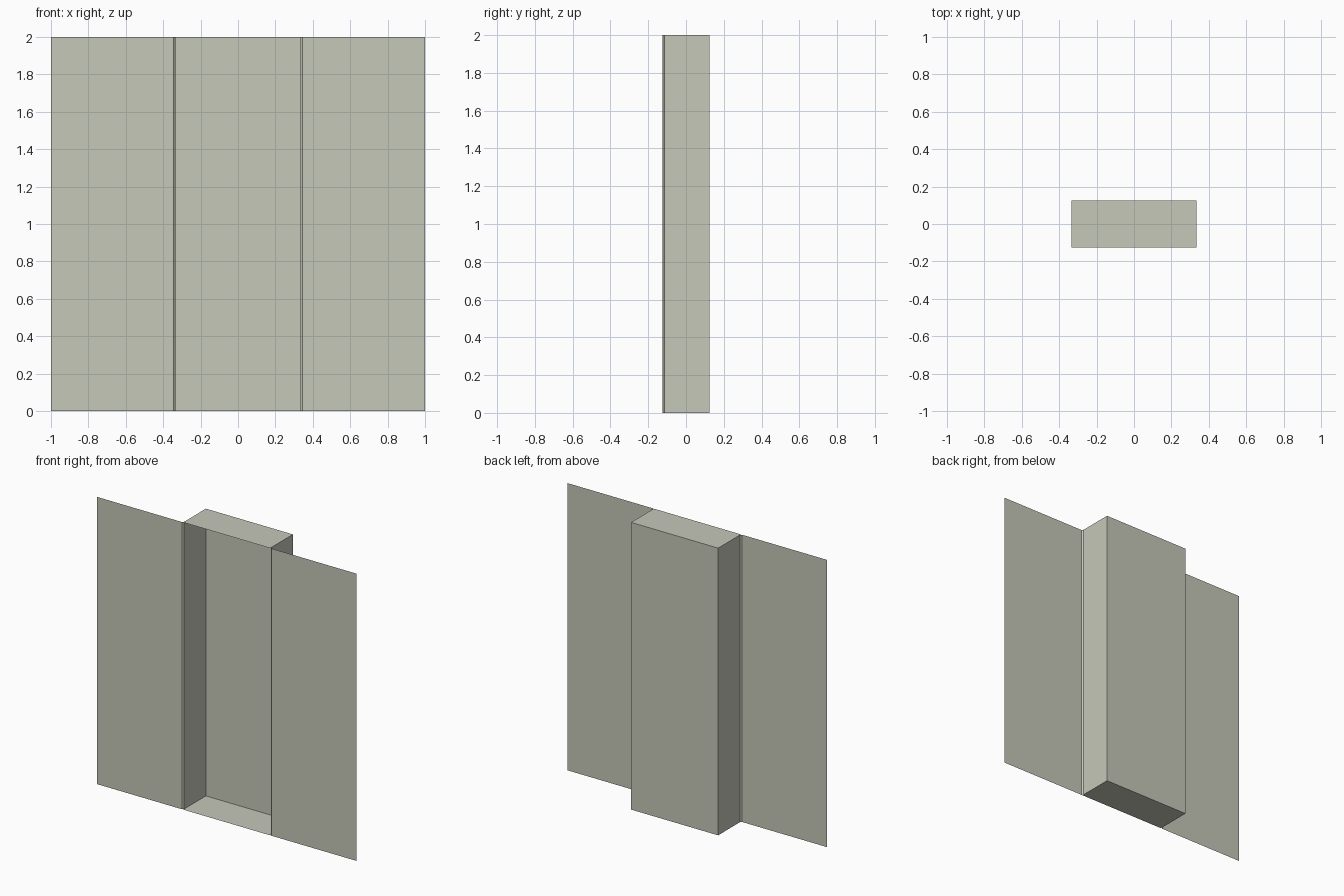
import bpy, bmesh

if "Cube" in bpy.data.objects:
    bpy.data.objects.remove(bpy.data.objects["Cube"])

H = 2.0              # panel height
FRONT, BACK = -0.125, 0.125
BEVEL = 0.01
NICHE = 0.335        # half width of the recess

paint = bpy.data.materials.new("warm grey paint")
paint.diffuse_color = (0.56, 0.58, 0.485, 1)
paint.use_nodes = True
paint.node_tree.nodes["Principled BSDF"].inputs["Base Color"].default_value = paint.diffuse_color


def make_object(name, build):
    mesh = bpy.data.meshes.new(name)
    bm = bmesh.new()
    build(bm)
    bm.to_mesh(mesh)
    bm.free()
    mesh.materials.append(paint)
    obj = bpy.data.objects.new(name, mesh)
    bpy.context.collection.objects.link(obj)
    return obj


# Wall sheet: one plan profile with chamfered recess corners, extruded upward
half = [(1.0, FRONT), (NICHE + BEVEL, FRONT), (NICHE, FRONT + BEVEL), (NICHE, BACK)]
profile = [(-x, y) for x, y in half] + half[::-1]


def wall(bm):
    low = [bm.verts.new((x, y, 0)) for x, y in profile]
    high = [bm.verts.new((x, y, H)) for x, y in profile]
    for i in range(len(profile) - 1):
        bm.faces.new((low[i], low[i + 1], high[i + 1], high[i]))


make_object("recessed_wall", wall)

# Floor and ceiling of the recess
for name, z in (("recess_floor", 0.0), ("recess_ceiling", H)):
    def plate(bm, z=z):
        corners = [(-NICHE, FRONT), (NICHE, FRONT), (NICHE, BACK), (-NICHE, BACK)]
        bm.faces.new([bm.verts.new((x, y, z)) for x, y in corners])
    make_object(name, plate)
